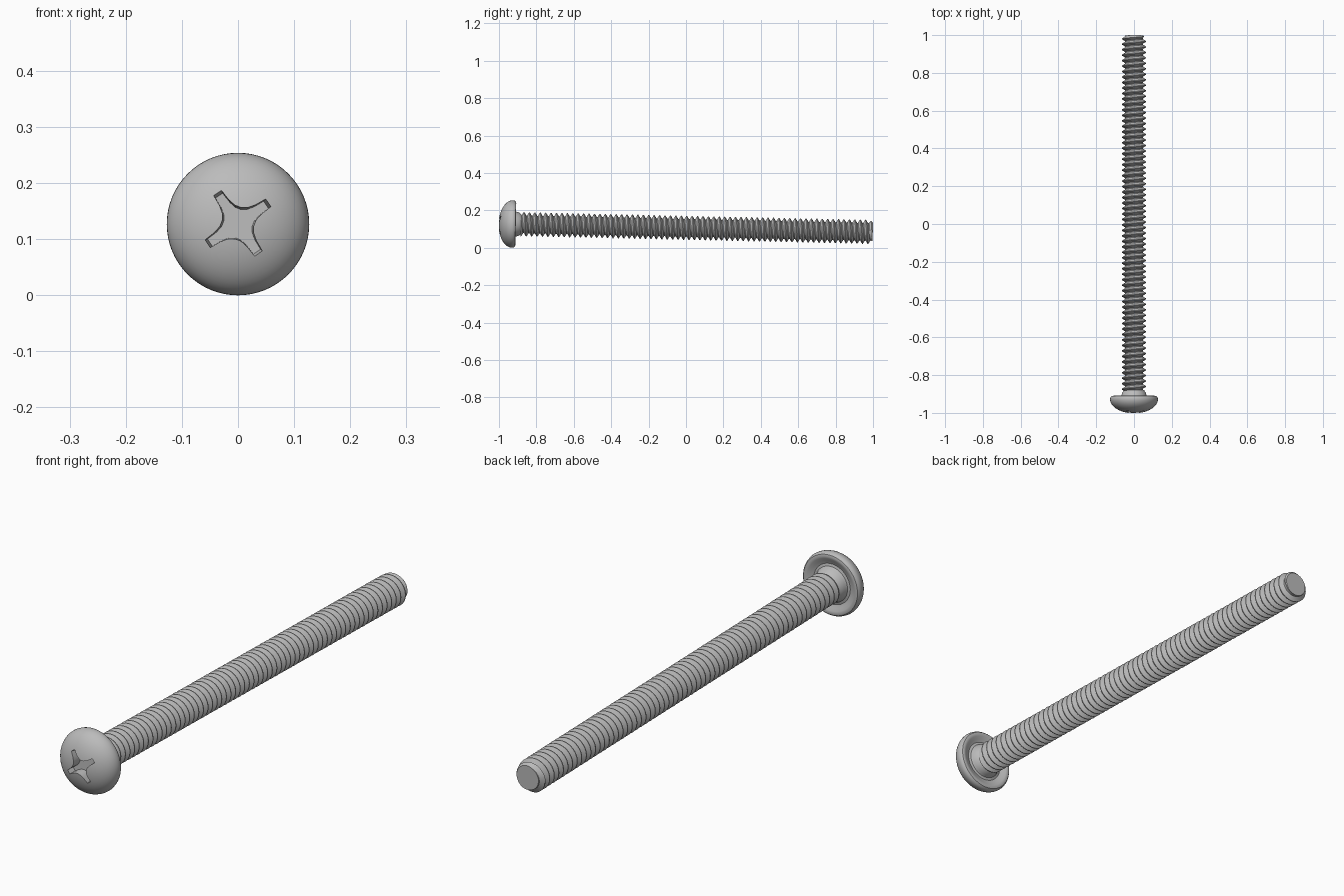
import bpy, bmesh, math
from mathutils import Matrix, Vector

if "Cube" in bpy.data.objects:
    bpy.data.objects.remove(bpy.data.objects["Cube"])

# Screw axis runs along local +y from the head's front, drooping slightly
PLACE = Matrix.Translation((0, -1.002, 0.1285)) @ Matrix.Rotation(-0.022, 4, 'X')
LENGTH = 2.001
THREAD_START = 0.118
PITCH = 0.029
ROOT, CREST = 0.047, 0.0645

steel = bpy.data.materials.new("grey steel")
steel.use_nodes = True
grey = (0.5, 0.5, 0.5, 1)
steel.diffuse_color = grey
steel.node_tree.nodes["Principled BSDF"].inputs["Base Color"].default_value = grey


def on_axis(r, angle, s):
    return Vector((r * math.sin(angle), s, r * math.cos(angle)))


def skin(bm, rings, closed):
    """Join successive rows of points with quads."""
    rows = [[bm.verts.new(p) for p in ring] for ring in rings]
    for a, b in zip(rows, rows[1:]):
        n = len(a)
        for i in range(n if closed else n - 1):
            j = (i + 1) % n
            bm.faces.new((a[i], a[j], b[j], b[i]))
    return rows


def finish(bm, name):
    bmesh.ops.recalc_face_normals(bm, faces=bm.faces)
    mesh = bpy.data.meshes.new(name)
    bm.to_mesh(mesh)
    bm.free()
    mesh.materials.append(steel)
    obj = bpy.data.objects.new(name, mesh)
    obj.matrix_world = PLACE
    bpy.context.collection.objects.link(obj)
    return obj


def select(obj):
    bpy.ops.object.select_all(action='DESELECT')
    obj.select_set(True)
    bpy.context.view_layer.objects.active = obj


# Domed head with rolled rim, dished underside and neck (radius, distance)
profile = []
for i in range(15):
    t = math.pi / 2 * i / 14
    profile.append((0.127 * math.sin(t), 0.075 * (1 - math.cos(t))))
profile += [(0.125, 0.084), (0.120, 0.090), (0.113, 0.092), (0.104, 0.090),
            (0.093, 0.084), (0.081, 0.080), (0.071, 0.083), (0.067, 0.092),
            (0.063, 0.108), (0.050, 0.122), (0, 0.122)]
bm = bmesh.new()
SIDES = 64
skin(bm, [[on_axis(r, math.tau * k / SIDES, s) for k in range(SIDES)]
          for r, s in profile], True)
bmesh.ops.remove_doubles(bm, verts=bm.verts, dist=1e-5)
head = finish(bm, "head")

# Cross-shaped drive recess, tapering towards its floor
arm = [(0.030, -0.0135), (0.045, -0.0098), (0.067, -0.0085),
       (0.067, 0.0085), (0.045, 0.0098), (0.030, 0.0135), (0.0202, 0.0202)]
outline = []
for k in range(4):
    turn = Matrix.Rotation(math.radians(34 + 90 * k), 2)
    outline += [turn @ Vector(p) for p in arm]
bm = bmesh.new()
rows = skin(bm, [[(p.x * f, s, p.y * f) for p in outline]
                 for f, s in ((1.05, -0.02), (0.9, 0.04))], True)
for row in rows:
    bm.faces.new(row)
cutter = finish(bm, "recess_cutter")
cutter.hide_render = True
cut = head.modifiers.new("recess", 'BOOLEAN')
cut.operation = 'DIFFERENCE'
cut.solver = 'EXACT'
cut.object = cutter
select(head)
bpy.ops.object.modifier_apply(modifier=cut.name)
bpy.data.objects.remove(cutter)

# Threaded shank: one pitch of V profile swept along a right-hand helix
STEPS = 36
tooth = [(ROOT, 0), (ROOT, 0.16), (CREST, 0.52), (CREST, 0.64), (ROOT, 1)]
turns = math.ceil((LENGTH - THREAD_START) / PITCH) + 3
rings = []
for i in range(turns * STEPS):
    ring = []
    for r, u in tooth:
        s = THREAD_START + PITCH * (i / STEPS + u - 2)
        r = max(min(r, 0.050 + 0.8 * (LENGTH - s)), 0.03)
        ring.append(on_axis(r, math.tau * i / STEPS, s))
    rings.append(ring)
bm = bmesh.new()
skin(bm, rings, False)
bmesh.ops.remove_doubles(bm, verts=bm.verts, dist=1e-5)

# Trim both ends flat and cap them
for s, side in ((THREAD_START, -1), (LENGTH, 1)):
    result = bmesh.ops.bisect_plane(
        bm, geom=bm.verts[:] + bm.edges[:] + bm.faces[:], dist=1e-6,
        plane_co=(0, s, 0), plane_no=(0, side, 0), clear_outer=True)
    rim = [e for e in result["geom_cut"] if isinstance(e, bmesh.types.BMEdge)]
    bmesh.ops.edgeloop_fill(bm, edges=rim)
shank = finish(bm, "threaded_shank")

for obj in (head, shank):
    select(obj)
    bpy.ops.object.shade_smooth_by_angle(angle=math.radians(30))
